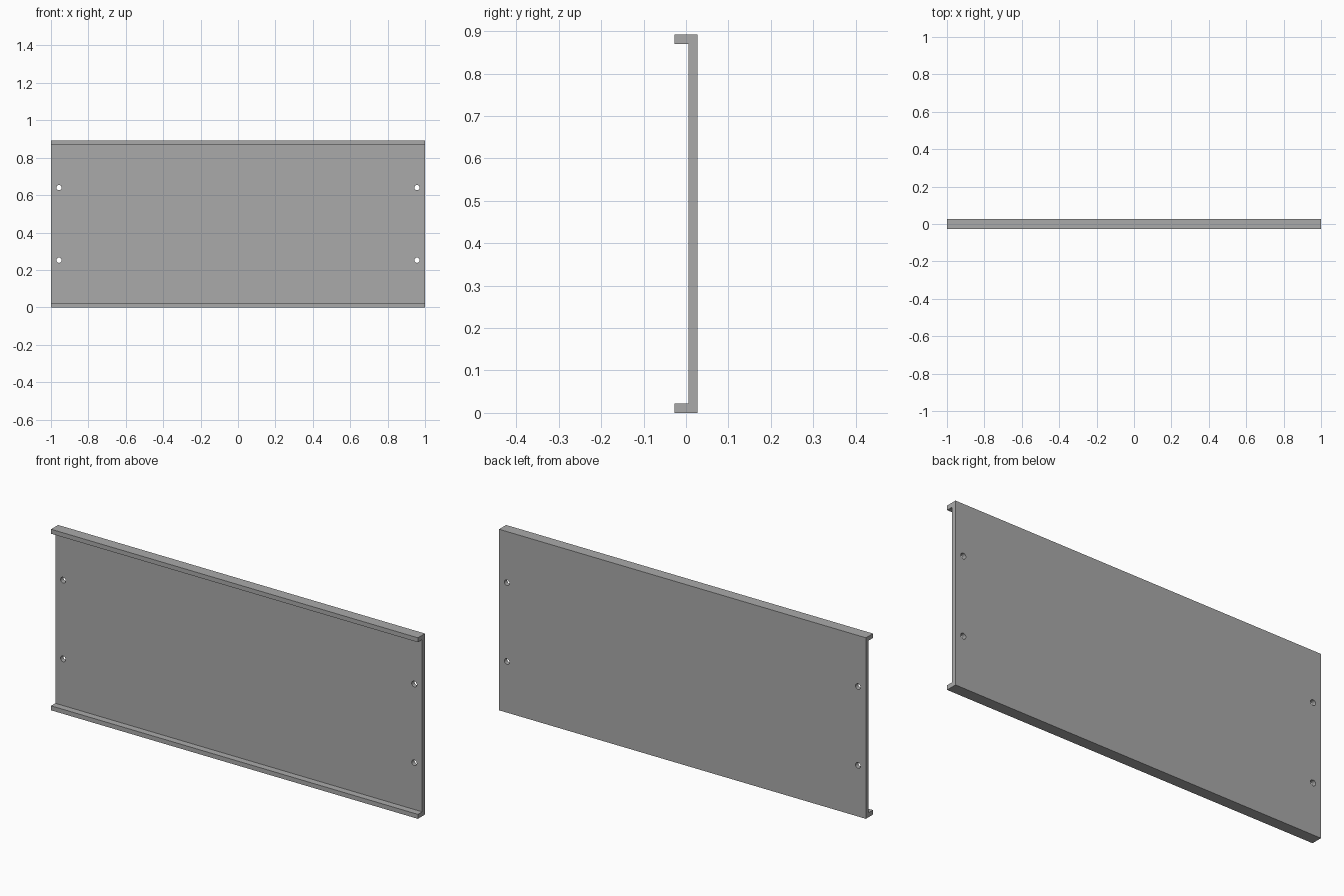
import bpy
import bmesh
from mathutils import Matrix

cube = bpy.data.objects.get("Cube")
if cube:
    bpy.data.objects.remove(cube, do_unlink=True)

LENGTH, HEIGHT, LIP = 2.0, 0.892, 0.022
FRONT, BACK = -0.0275, 0.0275
INNER = BACK - LIP
HOLE_X, HOLE_Z, HOLE_R = 0.957, 0.194, 0.014

grey = bpy.data.materials.new("plain grey")
grey.use_nodes = True
colour = (0.4, 0.4, 0.4, 1)
grey.diffuse_color = colour
grey.node_tree.nodes["Principled BSDF"].inputs["Base Color"].default_value = colour


def add_object(name, bm):
    bmesh.ops.recalc_face_normals(bm, faces=bm.faces)
    mesh = bpy.data.meshes.new(name)
    bm.to_mesh(mesh)
    bm.free()
    mesh.materials.append(grey)
    obj = bpy.data.objects.new(name, mesh)
    bpy.context.collection.objects.link(obj)
    return obj


# Channel panel: C-shaped section swept along x
profile = [(BACK, 0), (BACK, HEIGHT), (FRONT, HEIGHT), (FRONT, HEIGHT - LIP),
           (INNER, HEIGHT - LIP), (INNER, LIP), (FRONT, LIP), (FRONT, 0)]
bm = bmesh.new()
section = bm.faces.new([bm.verts.new((-LENGTH / 2, y, z)) for y, z in profile])
swept = bmesh.ops.extrude_face_region(bm, geom=[section], use_keep_orig=True)
bmesh.ops.translate(bm, vec=(LENGTH, 0, 0),
                    verts=[v for v in swept["geom"] if isinstance(v, bmesh.types.BMVert)])
panel = add_object("channel_panel", bm)

# Four round screw holes through the web
bm = bmesh.new()
for sx in (-1, 1):
    for sz in (-1, 1):
        place = Matrix.Translation((sx * HOLE_X, (INNER + BACK) / 2, HEIGHT / 2 + sz * HOLE_Z))
        bmesh.ops.create_cone(bm, cap_ends=True, segments=32, radius1=HOLE_R, radius2=HOLE_R,
                              depth=LIP * 2, matrix=place @ Matrix.Rotation(1.5707963, 4, "X"))
cutter = add_object("hole_cutter", bm)
cutter.hide_render = True
cutter.hide_set(True)
cutter.display_type = "WIRE"

holes = panel.modifiers.new("screw holes", "BOOLEAN")
holes.operation = "DIFFERENCE"
holes.solver = "EXACT"
holes.object = cutter

# Smooth hole walls, sharp panel edges
bpy.ops.object.select_all(action="DESELECT")
bpy.context.view_layer.objects.active = panel
panel.select_set(True)
bpy.ops.object.modifier_apply(modifier=holes.name)
bpy.data.objects.remove(cutter, do_unlink=True)
bpy.ops.object.shade_smooth_by_angle()
